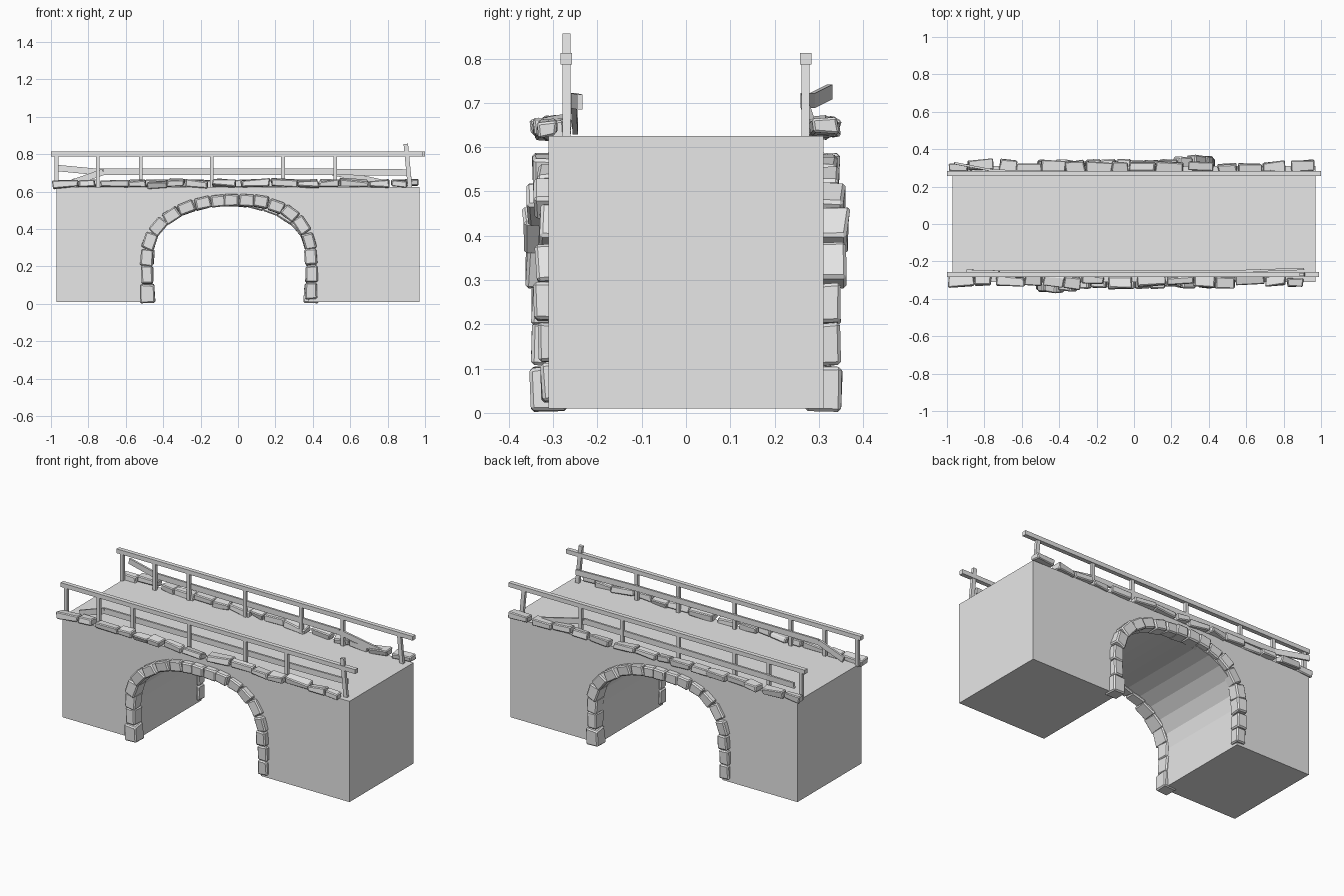
import bpy, bmesh, math, random
from mathutils import Vector, Matrix

random.seed(7)
if "Cube" in bpy.data.objects:
    bpy.data.objects.remove(bpy.data.objects["Cube"], do_unlink=True)

grey = bpy.data.materials.new("stone_grey")
grey.use_nodes = True
colour = (0.8, 0.8, 0.8, 1)
grey.diffuse_color = colour
grey.node_tree.nodes["Principled BSDF"].inputs["Base Color"].default_value = colour


def finish(bm, name):
    bmesh.ops.recalc_face_normals(bm, faces=bm.faces)
    mesh = bpy.data.meshes.new(name)
    bm.to_mesh(mesh)
    bm.free()
    mesh.materials.append(grey)
    obj = bpy.data.objects.new(name, mesh)
    bpy.context.collection.objects.link(obj)
    return obj


def add_block(bm, matrix, size, jitter=0.0):
    """Add a box, with its corners knocked about by jitter."""
    verts = bmesh.ops.create_cube(bm, size=1)["verts"]
    for v in verts:
        v.co = Vector(a * s + random.uniform(-jitter, jitter) for a, s in zip(v.co, size))
        v.co = matrix @ v.co


def chisel(obj, width):
    bevel = obj.modifiers.new("chiselled_edges", "BEVEL")
    bevel.width = width
    bevel.segments = 1


def add_beam(bm, start, end, width, height):
    """Add a square-cut timber from start to end."""
    start, end = Vector(start), Vector(end)
    d = end - start
    side = Vector((0, 1, 0))
    side = (side - d * side.dot(d) / d.dot(d)).normalized()
    along = d.normalized()
    rot = Matrix((along, side, along.cross(side))).transposed().to_4x4()
    add_block(bm, Matrix.Translation((start + end) / 2) @ rot, (d.length, width, height))


# Centre line of the arch stones, left foot to right foot
arch = [(-.485, .055), (-.487, .155), (-.488, .245), (-.473, .335), (-.425, .415),
        (-.355, .475), (-.275, .513), (-.19, .537), (-.11, .55), (-.035, .555),
        (.045, .552), (.125, .545), (.205, .522), (.28, .485), (.343, .42),
        (.38, .335), (.39, .25), (.392, .16), (.393, .07)]
arch = [Vector(p) for p in arch]


def tangent(i):
    return (arch[min(i + 1, len(arch) - 1)] - arch[max(i - 1, 0)]).normalized()


# Bridge body: outline with the arched opening, extruded through
inner = []
for i, p in enumerate(arch):
    t = tangent(i)
    inner.append(p + Vector((t.y, -t.x)) * 0.02)
outline = [(-.97, .625), (-.97, .01), (inner[0].x, .01)]
outline += [tuple(p) for p in inner[1:-1]]
outline += [(inner[-1].x, .01), (.97, .01), (.97, .625)]
bm = bmesh.new()
face = bm.faces.new([bm.verts.new((x, -.31, z)) for x, z in outline])
new = bmesh.ops.extrude_face_region(bm, geom=[face])["geom"]
bmesh.ops.translate(bm, vec=(0, .62, 0), verts=[g for g in new if isinstance(g, bmesh.types.BMVert)])
finish(bm, "bridge_body")

# Arch stones: the back ring is the front ring turned half round
bm = bmesh.new()
for i, p in enumerate(arch):
    t = tangent(i)
    before = arch[max(i - 1, 0)]
    after = arch[min(i + 1, len(arch) - 1)]
    length = (after - before).length / (1 if i in (0, len(arch) - 1) else 2)
    out = .352 + random.uniform(-.007, .007) - .02 * i / len(arch)
    if i in (3, 4, 5):
        out += .018
    rot = Matrix.Rotation(-math.atan2(t.y, t.x), 4, "Y")
    tilt = Matrix.Rotation(random.uniform(-.08, .08), 4, "Z")
    place = Matrix.Translation((p.x, -(out + .27) / 2, p.y))
    thick = .08 if i == 0 else .064
    add_block(bm, place @ rot @ tilt, (length * .98, out - .27, thick), .004)
front_arch = finish(bm, "front_arch_stones")
chisel(front_arch, .007)
back_arch = front_arch.copy()
back_arch.name = "back_arch_stones"
back_arch.rotation_euler.z = math.pi
back_arch.location.x = arch[0].x + arch[-1].x
bpy.context.collection.objects.link(back_arch)

# Rough coping stones along both edges of the deck
for name, side in (("front", -1), ("back", 1)):
    bm = bmesh.new()
    x = -.99
    while x < .88:
        length = min(random.uniform(.08, .15), .97 - x)
        y = side * random.uniform(.295, .315)
        turn = Matrix.Rotation(random.uniform(-.12, .12), 4, "Z")
        turn = turn @ Matrix.Rotation(random.uniform(-.09, .09), 4, "Y")
        turn = turn @ Matrix.Rotation(random.uniform(-.2, .2), 4, "X")
        spot = Matrix.Translation((x + length / 2, y, random.uniform(.638, .648)))
        add_block(bm, spot @ turn, (length, random.uniform(.045, .065), .036), .006)
        x += length + random.choice((0, .005, .01, .03))
    chisel(finish(bm, name + "_coping_stones"), .005)

# Fence posts and handrails on both sides
for name, side in (("front", -1), ("back", 1)):
    y = side * .27
    bm = bmesh.new()
    for x in (-.97, -.75, -.52, -.14, .24, .52):
        add_beam(bm, (x, y, .62), (x, y, .795), .018, .02)
    top = (.897, y, .855) if side < 0 else (.903, y, .795)
    add_beam(bm, (.92, y, .62), top, .018, .024)
    finish(bm, name + "_fence_posts")
    bm = bmesh.new()
    add_beam(bm, (-1, y, .8), (.99 if side < 0 else 1, y, .8), .026, .026)
    finish(bm, name + "_handrail")

# Lower fence boards, with sagging broken ends
boards = {
    "front": [(-.89, -.25, .645), (-.72, -.254, .705), (.5, -.254, .705), (.91, -.24, .702)],
    "back": [(-.96, .325, .725), (-.75, .285, .705), (.5, .265, .705), (.78, .285, .645)],
}
for name, path in boards.items():
    bm = bmesh.new()
    for a, b in zip(path, path[1:]):
        add_beam(bm, a, b, .012, .034)
    finish(bm, name + "_lower_boards")
